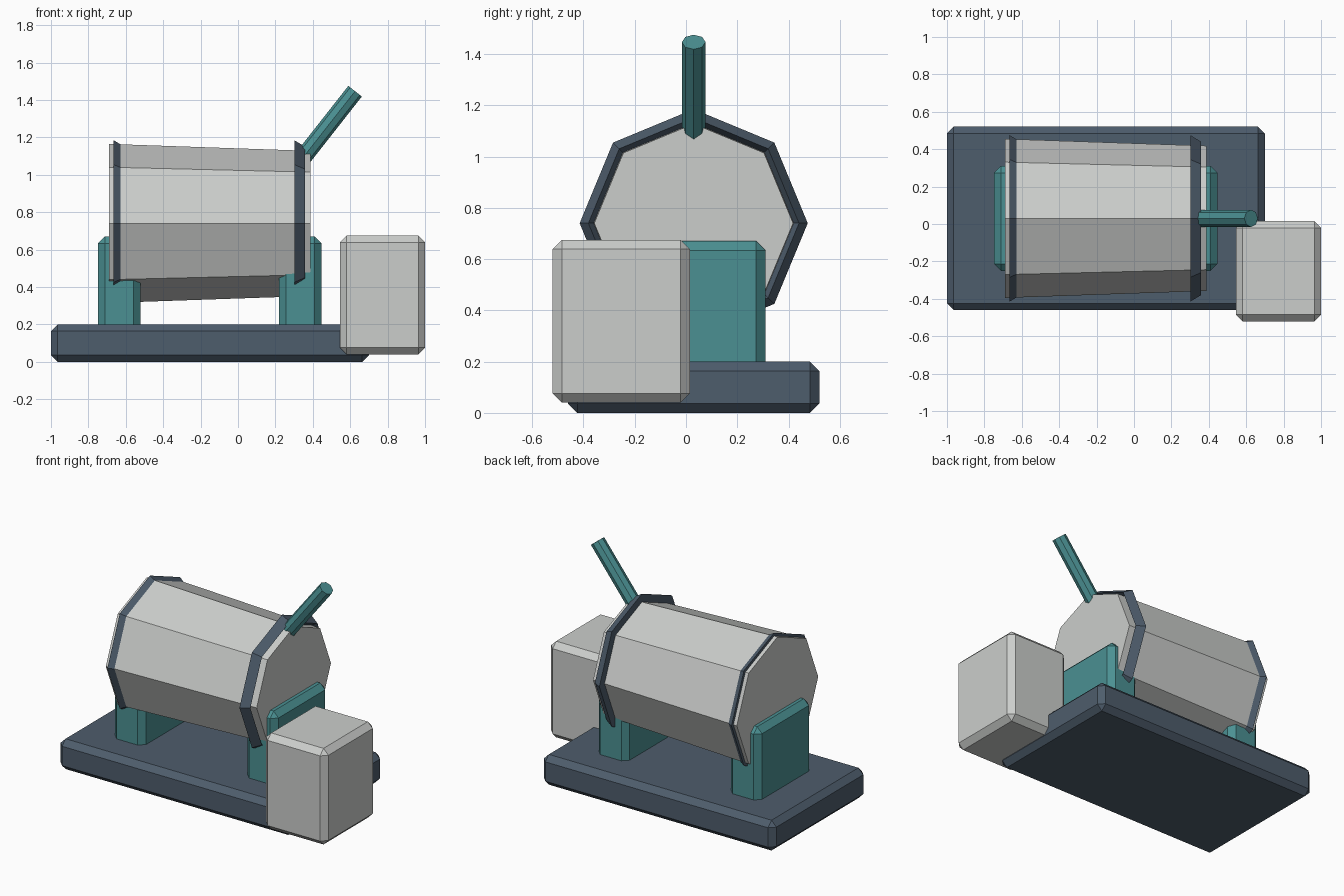
import bpy
import math
from mathutils import Matrix, Vector

default = bpy.data.objects.get("Cube")
if default:
    bpy.data.objects.remove(default, do_unlink=True)


def material(name, colour):
    mat = bpy.data.materials.new(name)
    mat.use_nodes = True
    mat.diffuse_color = (*colour, 1)
    mat.node_tree.nodes["Principled BSDF"].inputs["Base Color"].default_value = (*colour, 1)
    return mat


slate = material("slate_blue", (0.076, 0.109, 0.15))
teal = material("teal", (0.07, 0.28, 0.29))
grey = material("light_grey", (0.6, 0.615, 0.6))

AXIS_Y, AXIS_Z = 0.03, 0.74
SIDES = 8


def add_mesh(name, verts, faces, mat):
    mesh = bpy.data.meshes.new(name)
    mesh.from_pydata(verts, [], faces)
    mesh.materials.append(mat)
    obj = bpy.data.objects.new(name, mesh)
    bpy.context.collection.objects.link(obj)
    return obj


def chamfered_box(name, low, high, mat, width=0.036):
    low, high = Vector(low), Vector(high)
    bpy.ops.mesh.primitive_cube_add(size=1, location=(low + high) / 2)
    obj = bpy.context.object
    obj.name = name
    obj.data.transform(Matrix.Diagonal((*(high - low), 1)))
    obj.data.materials.append(mat)
    bevel = obj.modifiers.new("chamfer", "BEVEL")
    bevel.width = width
    bevel.segments = 1
    return obj


def lathe(name, profile, mat, closed):
    """Turn (x, radius) points around the drum axis, with a corner at the top."""
    n = len(profile)
    verts = []
    for i in range(SIDES):
        a = math.tau * i / SIDES
        verts += [(x, AXIS_Y + r * math.sin(a), AXIS_Z + r * math.cos(a)) for x, r in profile]
    faces = []
    for i in range(SIDES):
        j = (i + 1) % SIDES
        for k in range(n if closed else n - 1):
            m = (k + 1) % n
            faces.append((i * n + k, i * n + m, j * n + m, j * n + k))
    if not closed:
        faces.append([i * n for i in range(SIDES)])
        faces.append([i * n + n - 1 for i in reversed(range(SIDES))])
    return add_mesh(name, verts, faces, mat)


# Base plate and motor housing
chamfered_box("base_plate", (-1, -0.46, 0), (0.7, 0.52, 0.2), slate)
chamfered_box("motor_housing", (0.545, -0.52, 0.04), (1, 0.015, 0.675), grey)

# Drum supports
for name, x in (("left_support", 0.333), ("right_support", -0.635)):
    chamfered_box(name, (x - 0.113, -0.25, 0.15), (x + 0.113, 0.31, 0.67), teal)

# Tapered drum
lathe("drum", [(-0.69, 0.425), (0.387, 0.388)], grey, False)

# Hoops with a triangular section
for name, x in (("left_hoop", 0.301), ("right_hoop", -0.665)):
    lathe(name, [(x, 0.445), (x + 0.056, 0.411), (x, 0.378)], slate, True)

# Slanted handle
start, end = Vector((0.275, AXIS_Y, 1.0)), Vector((0.626, AXIS_Y, 1.447))
span = end - start
bpy.ops.mesh.primitive_cylinder_add(vertices=SIDES, radius=0.046, depth=span.length,
                                    location=(start + end) / 2,
                                    rotation=(0, math.atan2(span.x, span.z), 0))
handle = bpy.context.object
handle.name = "handle"
handle.data.materials.append(teal)

# Make the turned parts face outwards
for name in ("drum", "left_hoop", "right_hoop"):
    obj = bpy.data.objects[name]
    bpy.ops.object.select_all(action="DESELECT")
    obj.select_set(True)
    bpy.context.view_layer.objects.active = obj
    bpy.ops.object.mode_set(mode="EDIT")
    bpy.ops.mesh.select_all(action="SELECT")
    bpy.ops.mesh.normals_make_consistent(inside=False)
    bpy.ops.object.mode_set(mode="OBJECT")
